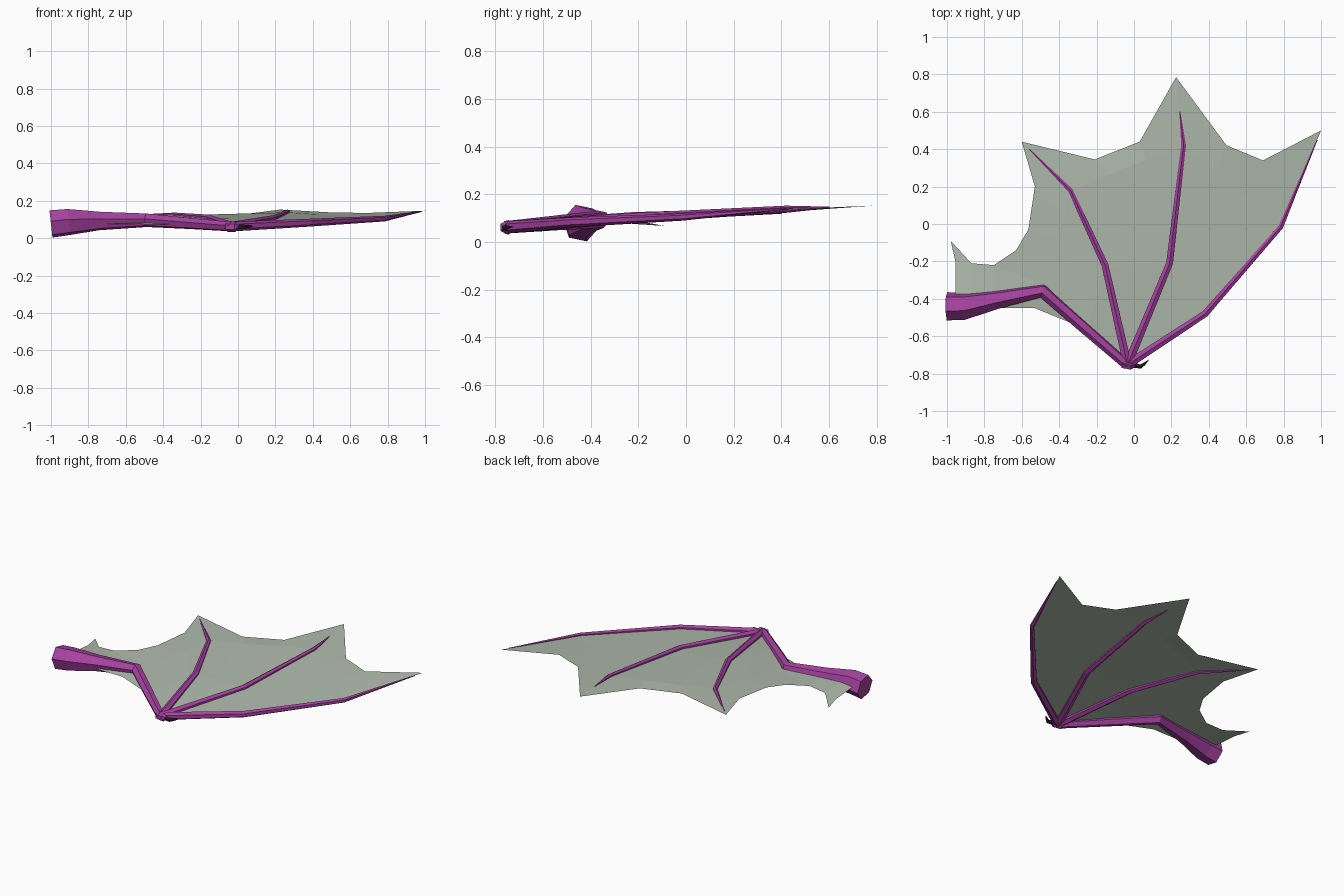
import bpy, math
from mathutils import Vector as V

if "Cube" in bpy.data.objects:
    bpy.data.objects.remove(bpy.data.objects["Cube"])


def mat(name, col):
    m = bpy.data.materials.new(name)
    m.diffuse_color = (*col, 1)
    m.use_nodes = True
    m.node_tree.nodes["Principled BSDF"].inputs["Base Color"].default_value = m.diffuse_color
    return m


PURPLE = mat("purple bone", (0.39, 0.055, 0.36))
SKIN = mat("pale grey green skin", (0.43, 0.49, 0.41))
DARK = mat("dark claw", (0.02, 0.012, 0.02))


def make(name, verts, faces, material):
    me = bpy.data.meshes.new(name)
    me.from_pydata([tuple(v) for v in verts], [], faces)
    me.materials.append(material)
    ob = bpy.data.objects.new(name, me)
    bpy.context.collection.objects.link(ob)
    return ob


def tube(name, path, material, sides=6, roll=0.0):
    """Faceted tapering limb through (x, y, z, radius) points."""
    pts = [V(p[:3]) for p in path]
    verts, faces = [], []
    n = len(pts)
    for i, p in enumerate(pts):
        t = V((0, 0, 0))
        if i > 0:
            t += (p - pts[i - 1]).normalized()
        if i < n - 1:
            t += (pts[i + 1] - p).normalized()
        t.normalize()
        side = t.cross(V((0, 0, 1))).normalized()
        up = side.cross(t)
        for k in range(sides):
            a = math.tau * k / sides + roll
            verts.append(p + path[i][3] * (up * math.cos(a) + side * math.sin(a)))
    for i in range(n - 1):
        for k in range(sides):
            j = (k + 1) % sides
            faces.append((i * sides + k, i * sides + j, (i + 1) * sides + j, (i + 1) * sides + k))
    faces.append(tuple(reversed(range(sides))))
    faces.append(tuple(range((n - 1) * sides, n * sides)))
    return make(name, verts, faces, material)


def panel(name, rib_a, rib_b, edge):
    """Skin stretched between two ribs, ending in a scalloped trailing edge."""
    cols, rows = len(edge) + 2, len(rib_a)
    verts, faces = [], []
    for c in range(cols):
        t = c / (cols - 1)
        for r in range(rows):
            if r == rows - 1 and 0 < c < cols - 1:
                verts.append(V(edge[c - 1]))
            else:
                verts.append(V(rib_a[r]).lerp(V(rib_b[r]), t))
    for c in range(cols - 1):
        for r in range(rows - 1):
            i = c * rows + r
            faces.append((i, i + 1, i + rows + 1, i + rows) if r else (i, i + 1, i + rows + 1))
    return make(name, verts, faces, SKIN)


# Rib lines: wrist, two knuckles, tip
wrist = (-0.035, -0.752, 0.062)
lead = [wrist, (0.38, -0.48, 0.083), (0.785, -0.015, 0.105), (1.0, 0.50, 0.147)]
middle = [wrist, (0.19, -0.21, 0.102), (0.265, 0.42, 0.138), (0.225, 0.785, 0.153)]
inner = [wrist, (-0.155, -0.22, 0.105), (-0.34, 0.18, 0.122), (-0.60, 0.44, 0.122)]
arm_rib = [wrist, (-0.25, -0.56, 0.085), (-0.47, -0.33, 0.10), (-0.75, -0.22, 0.10)]

# Finger bones
for name, rib, end in (("leading_finger", lead, 0.9), ("middle_finger", middle, 0.5),
                       ("inner_finger", inner, 0.85)):
    tip = V(rib[2]).lerp(V(rib[3]), end)
    tube(name, [(*rib[0], 0.026), (*rib[1], 0.021), (*rib[2], 0.015), (*tip, 0.003)], PURPLE)

# Arm from shoulder to wrist
tube("arm", [(-1.0, -0.44, 0.076, 0.077), (-0.91, -0.44, 0.086, 0.074),
             (-0.74, -0.405, 0.092, 0.052), (-0.49, -0.357, 0.096, 0.038),
             (-0.27, -0.55, 0.08, 0.032), (-0.035, -0.755, 0.062, 0.027)], PURPLE, 6, 0.32)

# Wrist knuckle and thumb claw
tube("wrist_knuckle", [(-0.068, -0.735, 0.062, 0.012), (-0.055, -0.745, 0.062, 0.03),
                       (-0.015, -0.755, 0.062, 0.028), (0.005, -0.755, 0.062, 0.012)], PURPLE)
tube("thumb_claw", [(0.0, -0.755, 0.06, 0.014), (0.035, -0.762, 0.06, 0.012),
                    (0.055, -0.748, 0.062, 0.008), (0.08, -0.725, 0.064, 0.001)], DARK, 5)

# Wing skin between the ribs
panel("outer_membrane", lead, middle, [(0.69, 0.34, 0.135), (0.495, 0.42, 0.138)])
panel("middle_membrane", middle, inner, [(0.03, 0.44, 0.128), (-0.21, 0.345, 0.122)])
panel("inner_membrane", inner, arm_rib,
      [(-0.53, 0.20, 0.118), (-0.565, -0.03, 0.113), (-0.63, -0.14, 0.107)])

# Skin behind the upper arm, with a small pointed flap at the body
make("shoulder_membrane",
     [(-0.47, -0.33, 0.10), (-0.75, -0.365, 0.10), (-0.75, -0.22, 0.10), (-0.87, -0.38, 0.10),
      (-0.87, -0.21, 0.09), (-0.955, -0.39, 0.09), (-0.955, -0.20, 0.075), (-0.98, -0.09, 0.068)],
     [(0, 2, 1), (1, 2, 4, 3), (3, 4, 6, 5), (4, 7, 6)], SKIN)

# Skin in front of the elbow
make("elbow_membrane",
     [(-0.87, -0.44, 0.078), (-0.87, -0.45, 0.075), (-0.50, -0.36, 0.085), (-0.53, -0.45, 0.075),
      (-0.28, -0.54, 0.08), (-0.31, -0.54, 0.072), (-0.15, -0.66, 0.07)],
     [(0, 1, 3, 2), (2, 3, 5, 4), (4, 5, 6)], SKIN)
